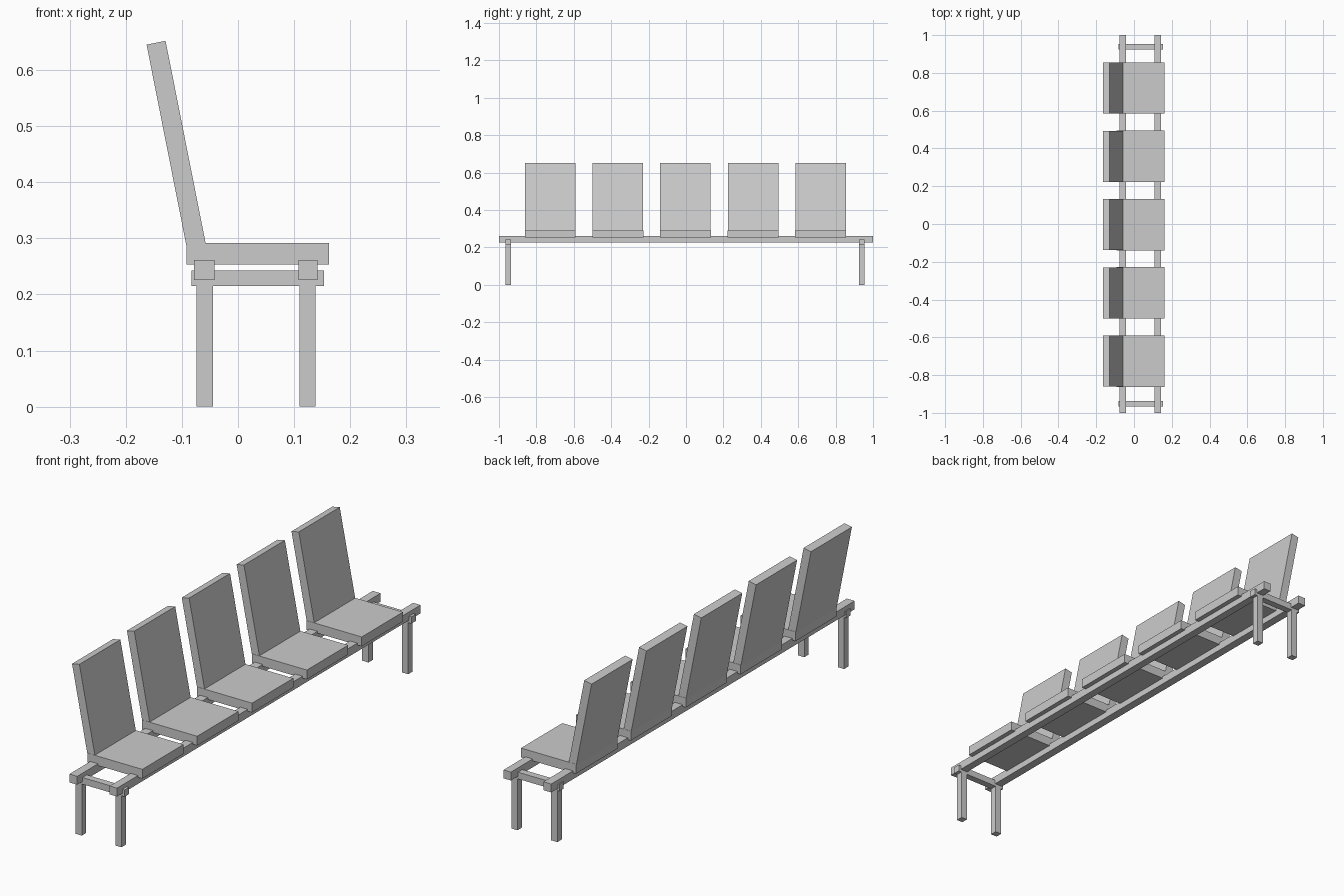
import bpy
import math
from mathutils import Matrix, Vector

if "Cube" in bpy.data.objects:
    bpy.data.objects.remove(bpy.data.objects["Cube"])


def box(name, x, y, z, tilt=0.0):
    """Box from (min, max) ranges, optionally tilted about y around its centre."""
    bpy.ops.mesh.primitive_cube_add(size=1)
    ob = bpy.context.object
    ob.name = name
    size = Vector((x[1] - x[0], y[1] - y[0], z[1] - z[0]))
    mid = Vector((x[0] + x[1], y[0] + y[1], z[0] + z[1])) / 2
    ob.data.transform(Matrix.Diagonal(size.to_4d()))
    ob.location = mid
    ob.rotation_euler.y = tilt
    return ob


# Two long rails carrying the seats
for side, x in (("back", (-0.078, -0.042)), ("front", (0.108, 0.142))):
    box(side + "_rail", x, (-1, 1), (0.226, 0.261))

# Leg frames: a crossbar under the rails with two legs at each end
for end, y in (("left", -0.951), ("right", 0.939)):
    span = (y - 0.0145, y + 0.0145)
    box(end + "_crossbar", (-0.083, 0.153), span, (0.215, 0.243))
    box(end + "_back_leg", (-0.074, -0.045), span, (0, 0.242))
    box(end + "_front_leg", (0.110, 0.138), span, (0, 0.242))

# Row of five seats with reclined backrests
tilt = -math.radians(11.2)
thick, length = 0.0345, 0.39
top = Vector((-0.146, 0.6485))
mid = top + Vector((math.sin(-tilt), -math.cos(tilt))) * length / 2
for i in range(5):
    y = -0.003 + (i - 2) * 0.3615
    box(f"seat_{i + 1}", (-0.092, 0.162), (y - 0.136, y + 0.136), (0.253, 0.292))
    box(f"backrest_{i + 1}", (mid.x - thick / 2, mid.x + thick / 2),
        (y - 0.135, y + 0.135), (mid.y - length / 2, mid.y + length / 2), tilt)
